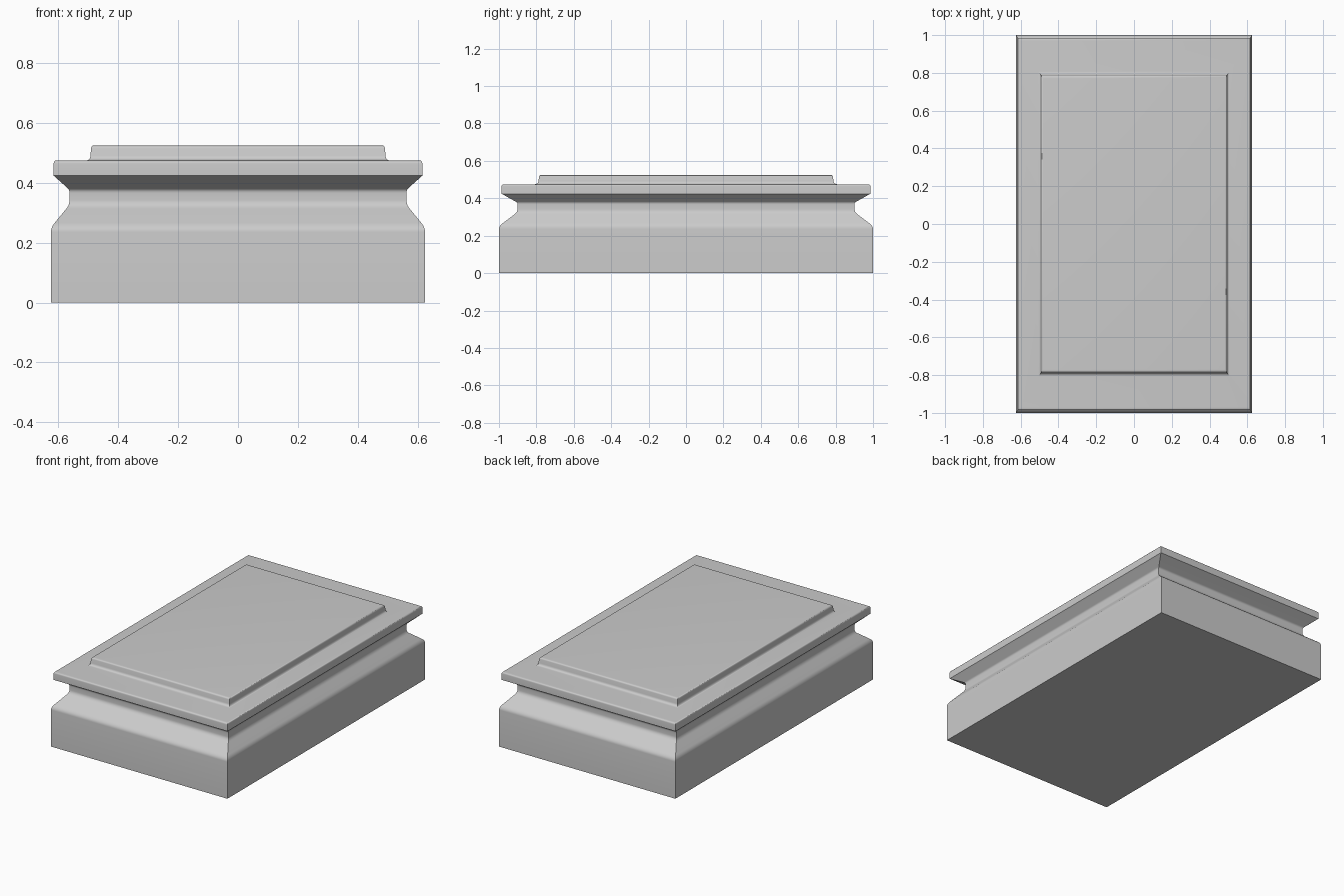
import bpy
import math

if "Cube" in bpy.data.objects:
    bpy.data.objects.remove(bpy.data.objects["Cube"])

ASPECT = 1.6  # depth / width of every level


def arc(p0, p1, p2, steps=5):
    """Rounded corner from p0 to p2, pulled toward p1."""
    pts = []
    for i in range(steps + 1):
        t = i / steps
        pts.append(tuple((1 - t) ** 2 * a + 2 * t * (1 - t) * b + t * t * c
                         for a, b, c in zip(p0, p1, p2)))
    return pts


def loft(name, profile):
    """Stack rectangles along a (half width, height) profile and close both ends."""
    verts, faces = [], []
    for w, z in profile:
        verts += [(sx * w, sy * w * ASPECT, z)
                  for sx, sy in ((-1, -1), (1, -1), (1, 1), (-1, 1))]
    for i in range(len(profile) - 1):
        a, b = 4 * i, 4 * i + 4
        for k in range(4):
            n = (k + 1) % 4
            faces.append((a + k, a + n, b + n, b + k))
    last = 4 * (len(profile) - 1)
    faces.append((3, 2, 1, 0))
    faces.append(tuple(last + k for k in range(4)))
    mesh = bpy.data.meshes.new(name)
    mesh.from_pydata(verts, [], faces)
    mesh.update()
    obj = bpy.data.objects.new(name, mesh)
    bpy.context.collection.objects.link(obj)
    bpy.context.view_layer.objects.active = obj
    obj.select_set(True)
    bpy.ops.object.shade_smooth_by_angle(angle=math.radians(30))
    obj.select_set(False)
    return obj


# Straight base with a rounded shoulder
profile = [(0.625, 0.0)]
profile += arc((0.625, 0.235), (0.625, 0.252), (0.612, 0.267))
# Sloped neck, then the flare under the moulding
profile += arc((0.575, 0.312), (0.563, 0.325), (0.563, 0.342))
profile += arc((0.563, 0.366), (0.563, 0.377), (0.569, 0.382))
# Overhanging slab edge with a small rounded top
profile += [(0.616, 0.424)]
profile += arc((0.616, 0.464), (0.616, 0.475), (0.606, 0.475))
# Raised top panel with a coved foot and rounded rim
profile += arc((0.505, 0.475), (0.494, 0.477), (0.493, 0.492))
profile += arc((0.491, 0.515), (0.490, 0.525), (0.481, 0.525))

loft("pedestal_plinth", profile)
